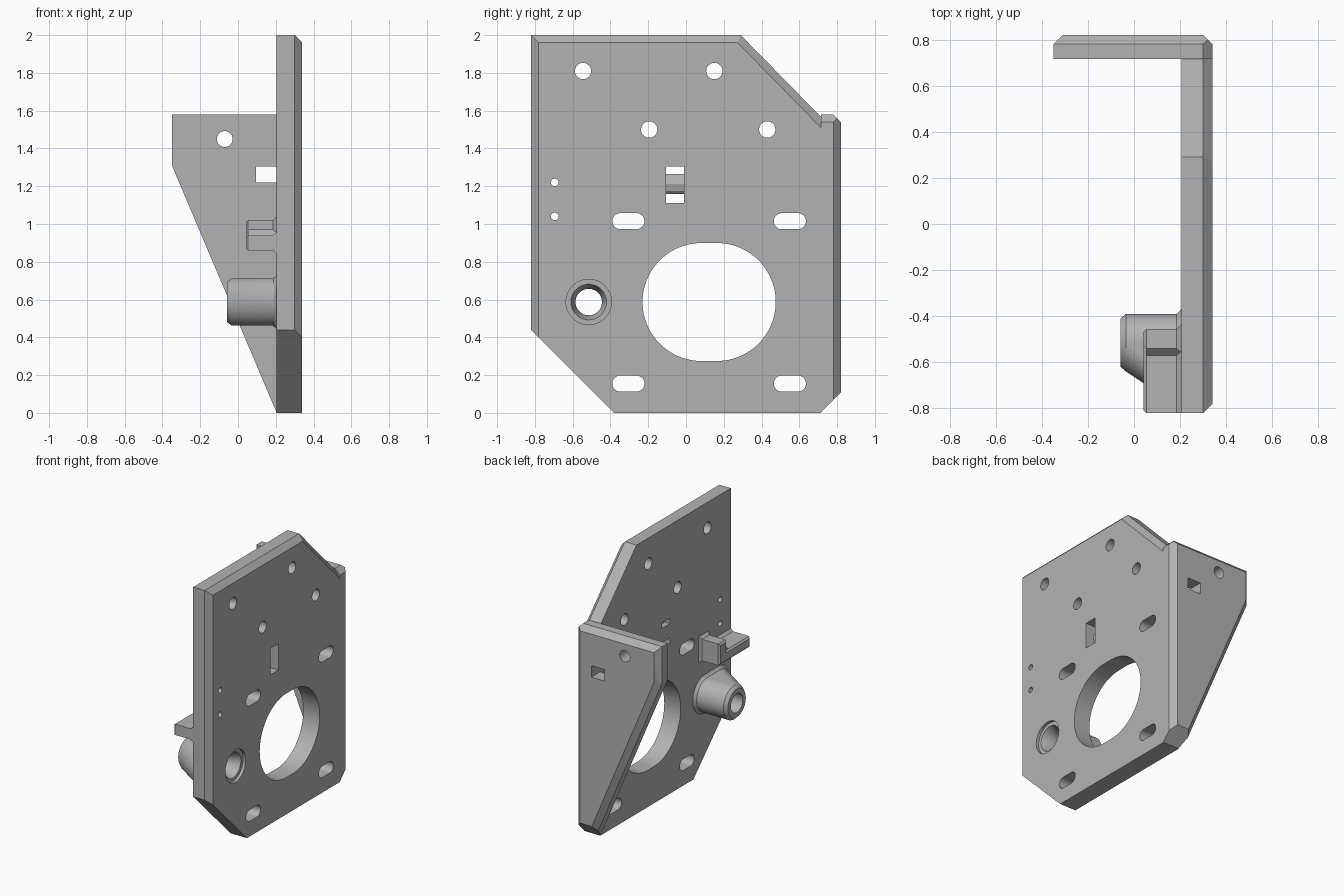
import bpy, bmesh
from math import cos, sin, pi, radians
from mathutils import Vector

cube = bpy.data.objects.get("Cube")
if cube:
    bpy.data.objects.remove(cube, do_unlink=True)

grey = bpy.data.materials.new("plain grey")
grey.use_nodes = True
tone = (0.45, 0.45, 0.45, 1)
grey.diffuse_color = tone
grey.node_tree.nodes["Principled BSDF"].inputs["Base Color"].default_value = tone

BACK, FRONT = 0.205, 0.34      # the two faces of the plate along x
CHAMFER = 0.04


def box(x, y, z):
    return [(a, b, c) for a in x for b in y for c in z]


def ring(x, y, z, r, left=0, right=0, n=48):
    """Circle across x, stretched along y into a slot."""
    pts = []
    for i in range(n + 1):
        a = pi / 2 + pi * i / n
        pts.append((x, y - left + r * cos(a), z + r * sin(a)))
        pts.append((x, y + right - r * cos(a), z - r * sin(a)))
    return pts


def through(y, z, r, half=0):
    return ring(BACK - 0.1, y, z, r, half, half) + ring(FRONT + 0.1, y, z, r, half, half)


def solid(name, pieces, planes=()):
    """Convex hull of each point list, trimmed by (point, normal) planes."""
    total = bmesh.new()
    for pts in pieces:
        bm = bmesh.new()
        for p in pts:
            bm.verts.new(p)
        bmesh.ops.remove_doubles(bm, verts=bm.verts, dist=1e-5)
        bmesh.ops.convex_hull(bm, input=bm.verts)
        bmesh.ops.delete(bm, geom=[v for v in bm.verts if not v.link_faces], context='VERTS')
        bmesh.ops.dissolve_limit(bm, angle_limit=radians(0.5), verts=bm.verts, edges=bm.edges)
        for point, normal in planes:
            bmesh.ops.bisect_plane(bm, geom=bm.verts[:] + bm.edges[:] + bm.faces[:],
                                   plane_co=point, plane_no=Vector(normal).normalized(),
                                   clear_outer=True)
            rim = [e for e in bm.edges if e.is_boundary]
            if rim:
                bmesh.ops.holes_fill(bm, edges=rim, sides=0)
        bmesh.ops.recalc_face_normals(bm, faces=bm.faces)
        part = bpy.data.meshes.new("piece")
        bm.to_mesh(part)
        bm.free()
        total.from_mesh(part)
        bpy.data.meshes.remove(part)
    mesh = bpy.data.meshes.new(name)
    total.to_mesh(mesh)
    total.free()
    mesh.materials.append(grey)
    obj = bpy.data.objects.new(name, mesh)
    bpy.context.collection.objects.link(obj)
    return obj


def activate(obj):
    bpy.ops.object.select_all(action='DESELECT')
    obj.select_set(True)
    bpy.context.view_layer.objects.active = obj


def combine(obj, tool, operation):
    mod = obj.modifiers.new(operation, 'BOOLEAN')
    mod.operation, mod.solver, mod.object = operation, 'EXACT', tool
    activate(obj)
    bpy.ops.object.modifier_apply(modifier=mod.name)
    bpy.data.objects.remove(tool, do_unlink=True)


def smooth(obj):
    activate(obj)
    bpy.ops.object.shade_smooth_by_angle(angle=radians(25))


# Main plate with clipped corners and chamfered outer edges
plate = solid("mounting_plate", [box((BACK, FRONT), (-0.82, 0.715), (0, 2))], [
    ((0, 0.29, 2), (0, 1.02, 1)),
    ((0, -0.38, 0), (0, -1, -1)),
    ((FRONT - CHAMFER, -0.82, 0), (1, -1, 0)),
    ((FRONT - CHAMFER, 0, 2), (1, 0, 1)),
    ((FRONT - CHAMFER, 0.29, 2), (1, 0.714, 0.7)),
])

# Side flange tapering to the bottom of the plate
flange = solid("side_flange", [box((-0.35, FRONT), (0.715, 0.82), (0, 1.58))], [
    ((BACK, 0, 0), (-1.31, 0, -0.555)),
    ((0, 0.71, 0), (0, 1, -1)),
    ((0, 0.82 - CHAMFER, 1.58), (0, 1, 1)),
    ((-0.35, 0.82 - CHAMFER, 0), (-1, 1, 0)),
    ((BACK, 0.82 - CHAMFER, 0), (-0.92, 1, -0.39)),
    ((FRONT - CHAMFER, 0.82, 0), (1, 1, 0)),
    ((FRONT - CHAMFER, 0.8, 1.58), (1, 0, 1)),
])
combine(plate, flange, 'UNION')

# Holes through the plate: large opening, slots, screw holes, tie slot
holes = [through(0.1225, 0.587, 0.3125, 0.04)]
holes += [through(y, z, 0.0425, 0.0425) for y in (-0.305, 0.55) for z in (0.155, 1.015)]
holes += [through(y, z, 0.043) for y, z in
          ((-0.545, 1.81), (0.15, 1.81), (-0.195, 1.5), (0.43, 1.5))]
holes += [through(-0.695, z, 0.02) for z in (1.04, 1.22)]
holes.append(box((0.1, 0.5), (-0.105, -0.01), (1.11, 1.305)))
# Holes through the flange
holes.append([(-0.07 + p[1], y, 1.45 + p[2])
              for y in (0.6, 0.9) for p in ring(0, 0, 0, 0.042)])
holes.append(box((0.095, BACK), (0.6, 0.9), (1.22, 1.305)))
combine(plate, solid("hole_cutter", holes), 'DIFFERENCE')

# Boss with a base drawn out toward one side, and a flared foot
BY, BZ, R, DRAW = -0.515, 0.587, 0.125, 0.16
boss = solid("hollow_boss", [
    ring(-0.058, BY, BZ, R - 0.02) + ring(-0.035, BY, BZ, R)
    + ring(BACK, BY, BZ, R, DRAW)])
foot = solid("boss_foot", [ring(BACK - 0.02, BY, BZ, R, DRAW - 0.02)
                           + ring(BACK, BY, BZ, R + 0.018, DRAW)])
combine(boss, foot, 'UNION')

# Stepped bore through the plate and boss
for target in (boss, plate):
    bore = solid("bore_cutter", [ring(-0.2, BY, BZ, 0.07) + ring(0.5, BY, BZ, 0.07)])
    combine(target, bore, 'DIFFERENCE')
combine(plate, solid("bore_cutter", [ring(0.25, BY, BZ, 0.07) + ring(0.32, BY, BZ, 0.095)]),
        'DIFFERENCE')
combine(plate, solid("bore_cutter", [ring(0.318, BY, BZ, 0.12) + ring(0.4, BY, BZ, 0.12)]),
        'DIFFERENCE')

# L-shaped cable hook: shelf, upright, inner fillet and flared feet


def bar(y, z, grow=0.018, tip=0.012):
    def rect(x, g, low=0):
        return box((x,), (max(y[0] - g, -0.82), y[1] + g), (z[0] - g, z[1] + g))
    return [rect(0.042, -tip) + rect(0.042 + tip, 0) + rect(BACK, 0),
            rect(BACK - 0.02, 0) + rect(BACK, grow)]


hook = solid("cable_hook", bar((-0.82, -0.455), (0.86, 0.94))
             + bar((-0.54, -0.455), (0.86, 1.02))
             + [[(x, y, z) for x in (0.054, BACK)
                 for y, z in ((-0.54, 0.93), (-0.575, 0.935), (-0.55, 0.95), (-0.54, 0.97))]])

# Rounded bar across the tie slot
tie_bar = solid("tie_bar", [[(x, y, z) for y in (-0.105, -0.01) for x, z in (
    (BACK, 1.16), (BACK, 1.265), (0.25, 1.265), (0.265, 1.25),
    (0.275, 1.2125), (0.265, 1.175), (0.25, 1.16))]])

for part in (plate, boss, hook, tie_bar):
    smooth(part)
